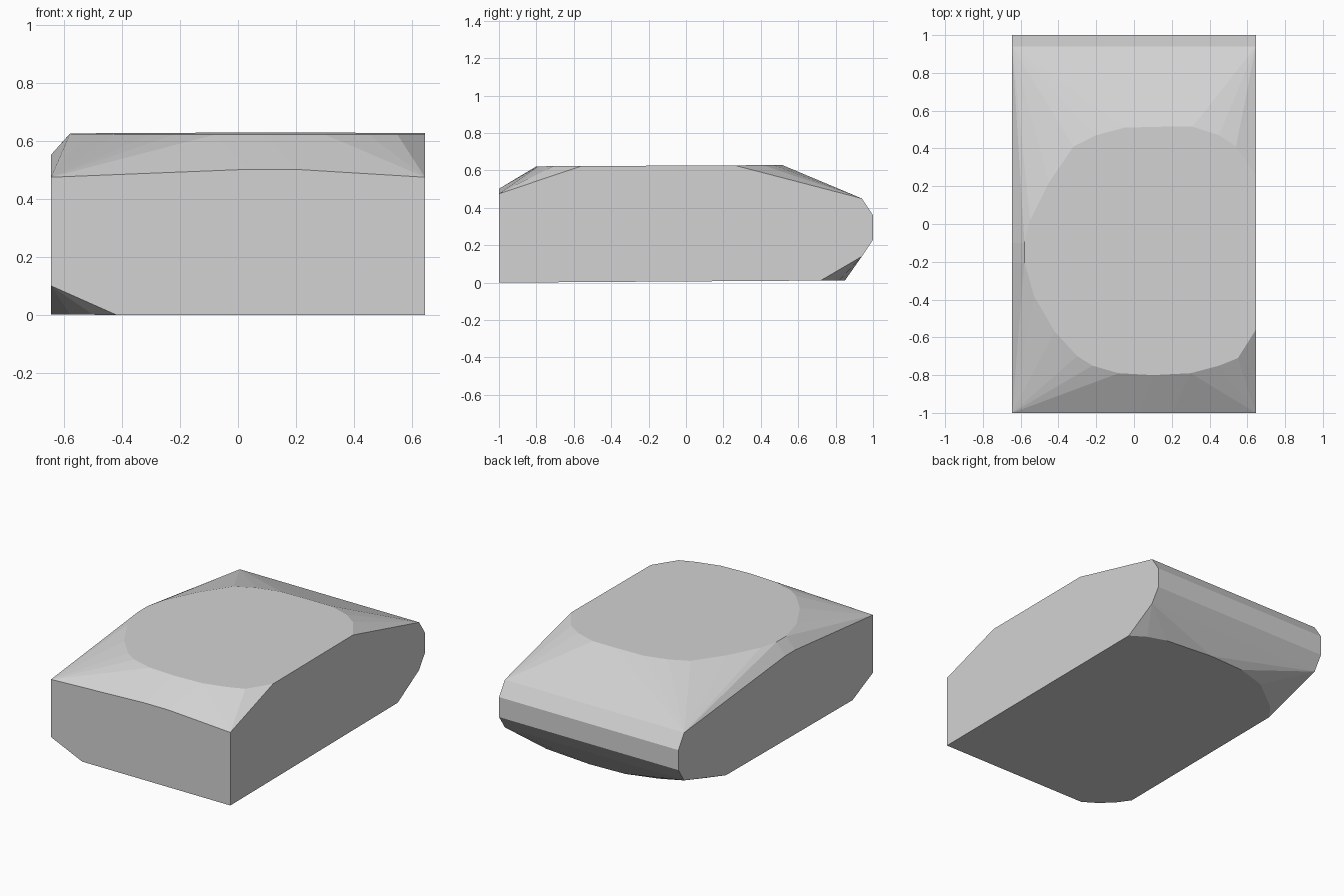
import bpy
import bmesh
from math import radians

default_cube = bpy.data.objects.get("Cube")
if default_cube:
    bpy.data.objects.remove(default_cube, do_unlink=True)

HALF_WIDTH = 0.645


def top_height(y):
    return 0.626 + 0.005 * y


def base_height(y):
    return 0.0065 * (y + 1)


def make_material(name, colour):
    material = bpy.data.materials.new(name)
    material.use_nodes = True
    material.diffuse_color = colour
    material.node_tree.nodes["Principled BSDF"].inputs["Base Color"].default_value = colour
    return material


# Rounded outline of the flat top
top_outline = [
    (-.58, -.2), (-.58, -.1), (-.55, .02), (-.45, .22), (-.32, .41),
    (-.2, .47), (-.05, .51), (.15, .515), (.31, .515), (.45, .47), (.54, .41),
    (HALF_WIDTH, .26), (HALF_WIDTH, -.56), (.55, -.71), (.45, -.75),
    (.3, -.79), (.1, -.8), (-.08, -.79), (-.22, -.75), (-.3, -.7),
    (-.42, -.57), (-.53, -.38),
]

# Outline of the flat underside, with three cut corners
base_outline = [
    (HALF_WIDTH, -1), (-.42, -1), (-.5, -.95), (-.58, -.88),
    (-HALF_WIDTH, -.79), (-HALF_WIDTH, .51), (-.57, .61), (-.35, .78),
    (-.15, .84), (.1, .85), (.43, .82), (.55, .78), (HALF_WIDTH, .72),
]

# Blunt back edge, given as (y, z) and repeated on both sides
back_profile = [(.94, .45), (1, .36), (1, .23), (.94, .14)]

points = [(x, y, top_height(y)) for x, y in top_outline]
points += [(x, y, base_height(y)) for x, y in base_outline]
for side in (-HALF_WIDTH, HALF_WIDTH):
    points += [(side, y, z) for y, z in back_profile]
    points.append((side, -1, .475))

# Raised front brow, cut lower front corner and shoulder on the right side
points += [(.03, -1, .502), (.2, -1, .502), (-HALF_WIDTH, -1, .1)]
points += [(-HALF_WIDTH, y, .553) for y in (-.2, -.1)]

# Wrap the outlines into one convex faceted block
bm = bmesh.new()
for point in points:
    bm.verts.new(point)
hull = bmesh.ops.convex_hull(bm, input=bm.verts[:])
unused = {g for g in hull["geom_interior"] + hull["geom_unused"]
          if isinstance(g, bmesh.types.BMVert)}
bmesh.ops.delete(bm, geom=list(unused), context="VERTS")
bmesh.ops.dissolve_limit(bm, angle_limit=radians(0.3),
                         verts=bm.verts[:], edges=bm.edges[:])
bmesh.ops.recalc_face_normals(bm, faces=bm.faces[:])

mesh = bpy.data.meshes.new("faceted_block")
bm.to_mesh(mesh)
bm.free()
mesh.materials.append(make_material("light grey", (.65, .65, .65, 1)))
block = bpy.data.objects.new("faceted_block", mesh)
bpy.context.collection.objects.link(block)
